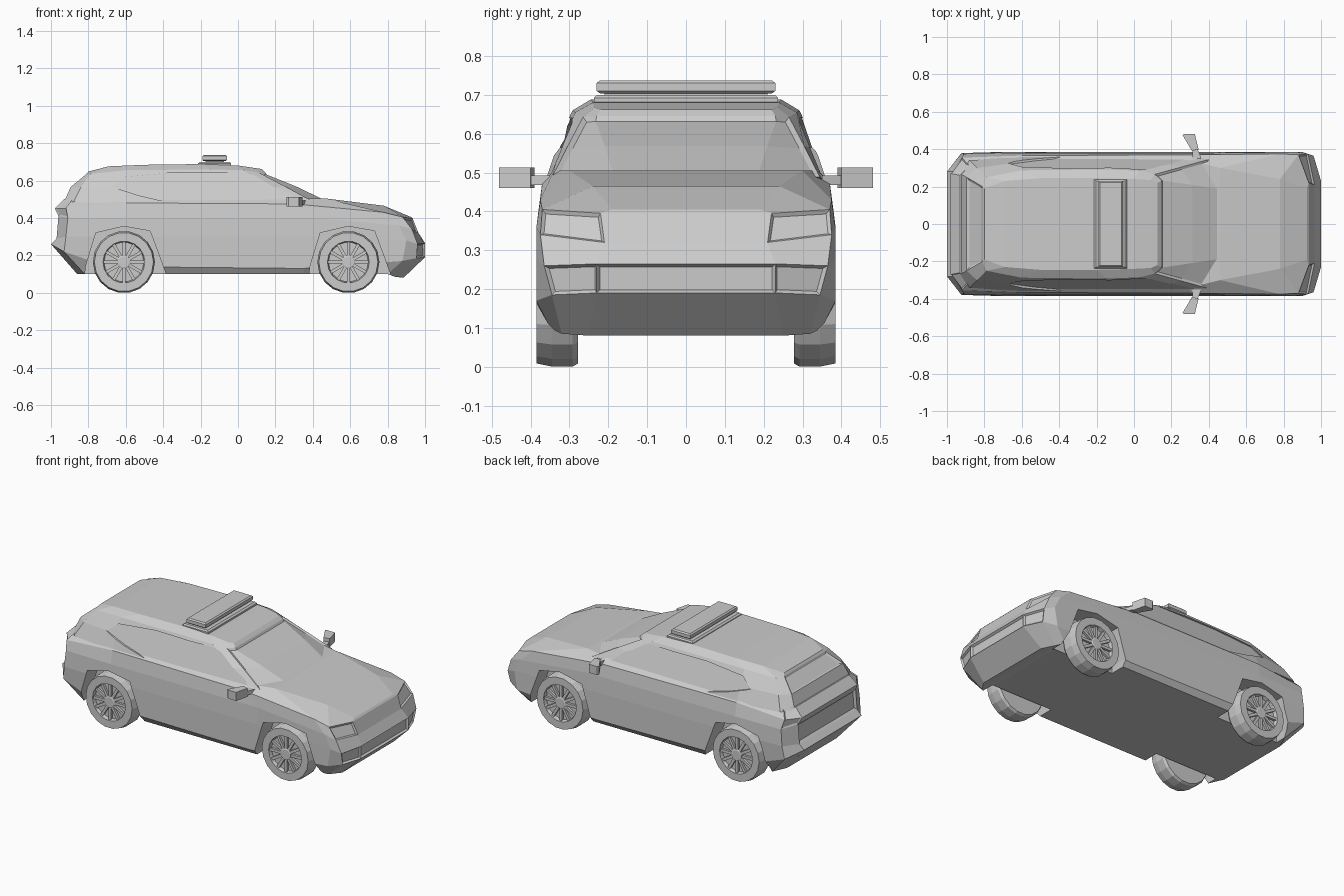
import bpy, bmesh, math
from mathutils import Matrix

if "Cube" in bpy.data.objects:
    bpy.data.objects.remove(bpy.data.objects["Cube"])


def finish(name, bm):
    bmesh.ops.recalc_face_normals(bm, faces=bm.faces[:])
    me = bpy.data.meshes.new(name)
    bm.to_mesh(me)
    bm.free()
    ob = bpy.data.objects.new(name, me)
    bpy.context.collection.objects.link(ob)
    return ob


def shell(name, half_rings, insets=()):
    """Stack symmetric plan rings bottom to top; inset chosen (ring, segments) panels."""
    bm = bmesh.new()
    rings = []
    for h in half_rings:
        pts = list(h) + [(x, -y, z) for x, y, z in reversed(h)]
        rings.append([bm.verts.new(p) for p in pts])
    n = len(rings[0])
    faces = {}
    for r in range(len(rings) - 1):
        a, b = rings[r], rings[r + 1]
        for i in range(n):
            j = (i + 1) % n
            faces[r, i] = bm.faces.new((a[i], a[j], b[j], b[i]))
    for ring in (rings[0], rings[-1]):
        for i in range(n // 2 - 1):
            bm.faces.new((ring[i], ring[i + 1], ring[n - 2 - i], ring[n - 1 - i]))
    bmesh.ops.recalc_face_normals(bm, faces=bm.faces[:])
    for keys, width, depth in insets:
        bmesh.ops.inset_region(bm, faces=[faces[k] for k in keys], thickness=width,
                               depth=depth, use_even_offset=True)
    return finish(name, bm)


def loft(name, loops):
    """Bridge equal-length closed loops and cap both ends."""
    bm = bmesh.new()
    rows = [[bm.verts.new(p) for p in l] for l in loops]
    n = len(rows[0])
    for a, b in zip(rows, rows[1:]):
        for i in range(n):
            j = (i + 1) % n
            bm.faces.new((a[i], a[j], b[j], b[i]))
    bm.faces.new(rows[0])
    bm.faces.new(rows[-1])
    return finish(name, bm)


def cut(ob, cutters):
    for c in cutters:
        m = ob.modifiers.new("cut", 'BOOLEAN')
        m.operation, m.solver, m.object = 'DIFFERENCE', 'EXACT', c
    dg = bpy.context.evaluated_depsgraph_get()
    me = bpy.data.meshes.new_from_object(ob.evaluated_get(dg))
    ob.modifiers.clear()
    ob.data = me
    for c in cutters:
        bpy.data.objects.remove(c)


# Lower body: rear centre -> rear corner -> flank -> front corner -> nose
body = shell("lower_body", [
    [(-.86, .24, .10), (-.82, .33, .10), (-.40, .36, .10), (.35, .36, .10),
     (.80, .35, .10), (.84, .32, .085), (.885, .25, .08)],
    [(-1.0, .28, .26), (-.93, .37, .22), (-.70, .385, .14), (.35, .385, .13),
     (.88, .385, .17), (.955, .345, .185), (1.0, .23, .19)],
    [(-.97, .28, .29), (-.92, .38, .30), (-.60, .385, .30), (.40, .385, .30),
     (.90, .385, .28), (.96, .365, .26), (1.0, .23, .265)],
    [(-.96, .28, .41), (-.91, .375, .40), (-.60, .38, .40), (.40, .38, .40),
     (.86, .385, .36), (.93, .375, .34), (.965, .21, .32)],
    [(-.98, .27, .45), (-.92, .355, .455), (-.60, .366, .48), (.30, .37, .475),
     (.78, .375, .43), (.88, .37, .405), (.935, .22, .395)],
    [(-.93, .26, .50), (-.88, .31, .505), (-.60, .33, .51), (.30, .34, .505),
     (.46, .30, .505), (.78, .24, .465), (.925, .19, .405)],
], [
    ([(1, 6)], .008, -.012), ([(1, 5)], .008, -.010), ([(1, 7)], .008, -.010),  # intakes
    ([(3, 5)], .008, -.008), ([(3, 7)], .008, -.008),                           # headlamps
    ([(2, 13)], .012, -.012),                                                   # tailgate panel
    ([(3, 0), (4, 0)], .008, -.005), ([(3, 12), (4, 12)], .008, -.005),         # tail lamps
])

# Cabin with recessed windscreen and rear window
cabin = shell("cabin", [
    [(-.93, .27, .485), (-.88, .34, .485), (-.60, .362, .475), (.0, .367, .465),
     (.28, .362, .47), (.40, .345, .488), (.47, .19, .50)],
    [(-.895, .25, .565), (-.84, .30, .565), (-.60, .332, .57), (-.05, .335, .57),
     (.16, .325, .565), (.255, .305, .567), (.315, .21, .575)],
    [(-.81, .20, .635), (-.79, .25, .635), (-.60, .287, .655), (-.15, .292, .66),
     (.03, .285, .655), (.11, .265, .643), (.145, .23, .645)],
    [(-.80, .19, .648), (-.69, .23, .676), (-.50, .245, .684), (-.20, .245, .688),
     (.0, .24, .68), (.09, .235, .667), (.125, .22, .662)],
], [
    ([(r, s) for r in (0, 1) for s in (5, 6, 7)], .012, -.008),
    ([(1, 13)], .012, -.008),
])

# Side window recesses
window = [(-.67, .565), (-.60, .62), (-.35, .642), (.04, .64), (.12, .62),
          (.35, .492), (.31, .478), (0, .47), (-.38, .485), (-.53, .52)]
cut(cabin, [loft("window_cutter",
                 [[(x, s * (.371 - .41 * (z - .47) + d), z) for x, z in window]
                  for d in (-.013, .06)]) for s in (1, -1)])

# Wheel arches
WHEELS_X = (-.61, .59)
arch = [(-.215, 0), (-.205, .14), (-.15, .32), (0, .355), (.14, .33), (.225, .10), (.225, 0)]
cut(body, [loft("arch_cutter", [[(cx + x, s * y, z) for x, z in arch] for y in (.265, .5)])
           for cx in WHEELS_X for s in (1, -1)])


def circle(cx, r, y, n=18):
    return [(cx + r * math.sin(2 * math.pi * (i + .5) / n), y,
             .164 + r * math.cos(2 * math.pi * (i + .5) / n)) for i in range(n)]


# Wheels: tyre with recessed rim, hub and spokes
for cx, end in zip(WHEELS_X, ("rear", "front")):
    for s, side in ((1, "left"), (-1, "right")):
        tag = f"{end}_{side}"
        loft("tyre_" + tag, [circle(cx, r, s * y) for r, y in
             ((.158, .278), (.166, .292), (.166, .345), (.158, .385), (.112, .385), (.106, .364))])
        loft("hub_" + tag, [circle(cx, r, s * y, 12) for r, y in ((.036, .36), (.036, .379), (.030, .382))])
        bm = bmesh.new()
        for k in range(12):
            m = (Matrix.Translation((cx, s * .369, .164)) @ Matrix.Rotation(k * math.pi / 6, 4, 'Y')
                 @ Matrix.Translation((.071, 0, 0)) @ Matrix.Diagonal((.076, .018, .017, 1)))
            bmesh.ops.create_cube(bm, size=1, matrix=m)
        finish("spokes_" + tag, bm)

# Door mirrors
head = [(.26, .475), (.27, .482), (.325, .482), (.345, .40), (.31, .39)]
stalk = [(.36, .35), (.31, .35), (.315, .41), (.337, .41)]
for s, side in ((1, "left"), (-1, "right")):
    loft("mirror_head_" + side, [[(x, s * y, z) for x, y in head] for z in (.46, .513)])
    loft("mirror_stalk_" + side, [[(x, s * y, z) for x, y in stalk] for z in (.468, .492)])


def slab(name, cx, levels):
    loft(name, [[(cx + a * hx, b * hy, z) for a, b in ((1, 1), (-1, 1), (-1, -1), (1, -1))]
                for hx, hy, z in levels])


# Roof light bar on its mount
slab("light_bar_mount", -.125, ((.088, .237, .678), (.088, .237, .692), (.078, .23, .70)))
slab("light_bar_neck", -.125, ((.05, .21, .695), (.05, .21, .708)))
slab("light_bar", -.125, ((.058, .22, .703), (.066, .23, .71), (.066, .23, .73), (.058, .222, .737)))
